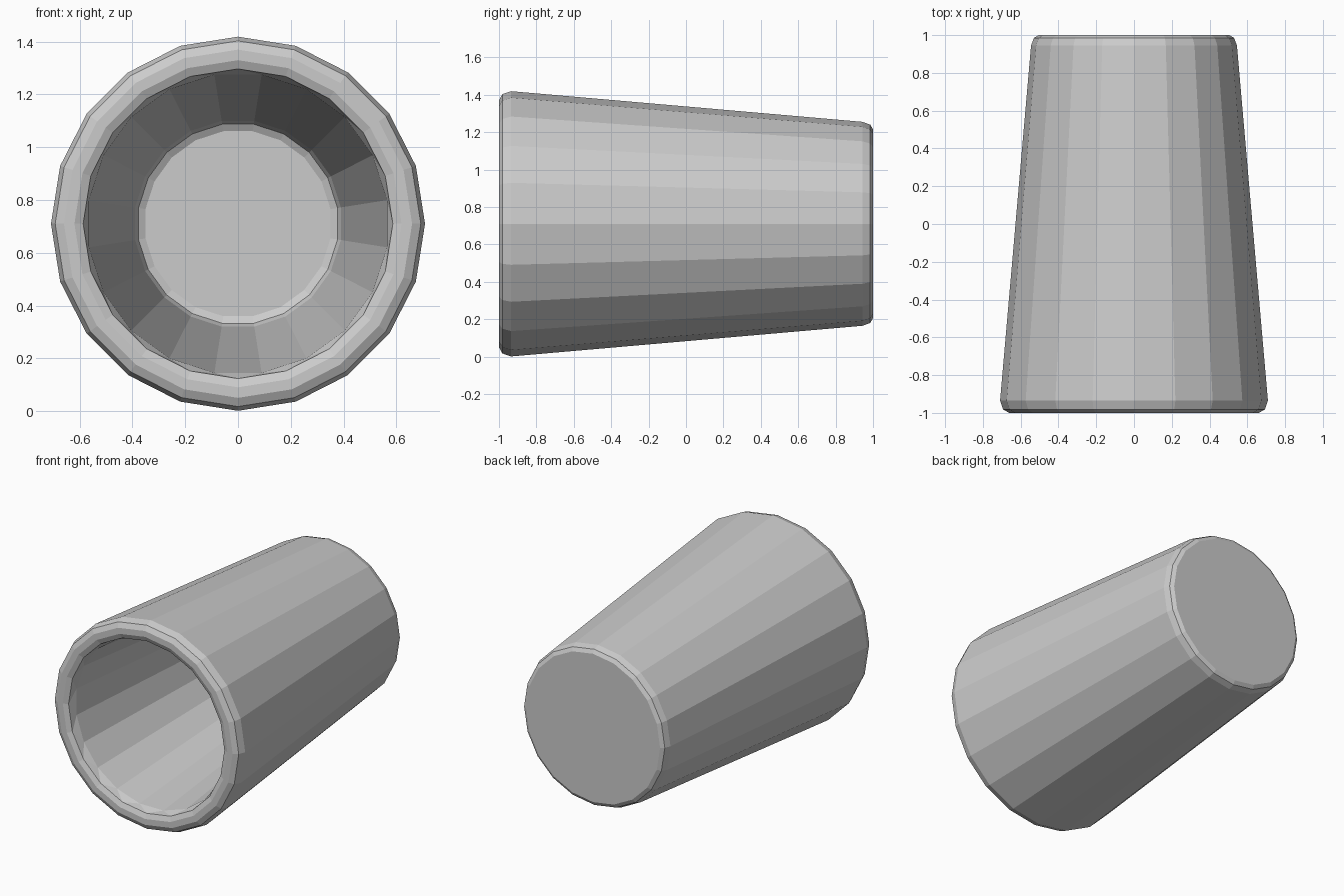
import bpy, bmesh, math

if "Cube" in bpy.data.objects:
    bpy.data.objects.remove(bpy.data.objects["Cube"])

SIDES = 20
AXIS_Z = 0.71

# Profile from the outside of the closed end, round the rim, to the inner floor:
# (y, radius, turn in half steps)
PROFILE = [
    (1.0, 0.505, 0), (0.985, 0.53, 0), (0.945, 0.545, 0),
    (-0.935, 0.709, 0), (-0.982, 0.693, 0), (-1.0, 0.66, 0),
    (-1.0, 0.62, 0), (-0.985, 0.587, 0), (-0.93, 0.572, 1),
    (0.84, 0.395, 1), (0.875, 0.382, 1), (0.89, 0.355, 1),
]

bm = bmesh.new()


def ring(y, radius, turn):
    verts = []
    for i in range(SIDES):
        a = 2 * math.pi * (i + turn / 2) / SIDES
        verts.append(bm.verts.new((radius * math.sin(a), y, AXIS_Z + radius * math.cos(a))))
    return verts


rings = [ring(*p) for p in PROFILE]

# Walls, rim and rounded edges
for a, b in zip(rings, rings[1:]):
    for i in range(SIDES):
        j = (i + 1) % SIDES
        bm.faces.new((a[i], a[j], b[i]))
        bm.faces.new((a[j], b[j], b[i]))

# Closed end and inner floor
bm.faces.new(rings[0])
bm.faces.new(rings[-1])
bmesh.ops.recalc_face_normals(bm, faces=bm.faces)

mesh = bpy.data.meshes.new("cup")
bm.to_mesh(mesh)
bm.free()
cup = bpy.data.objects.new("cup", mesh)
bpy.context.collection.objects.link(cup)
